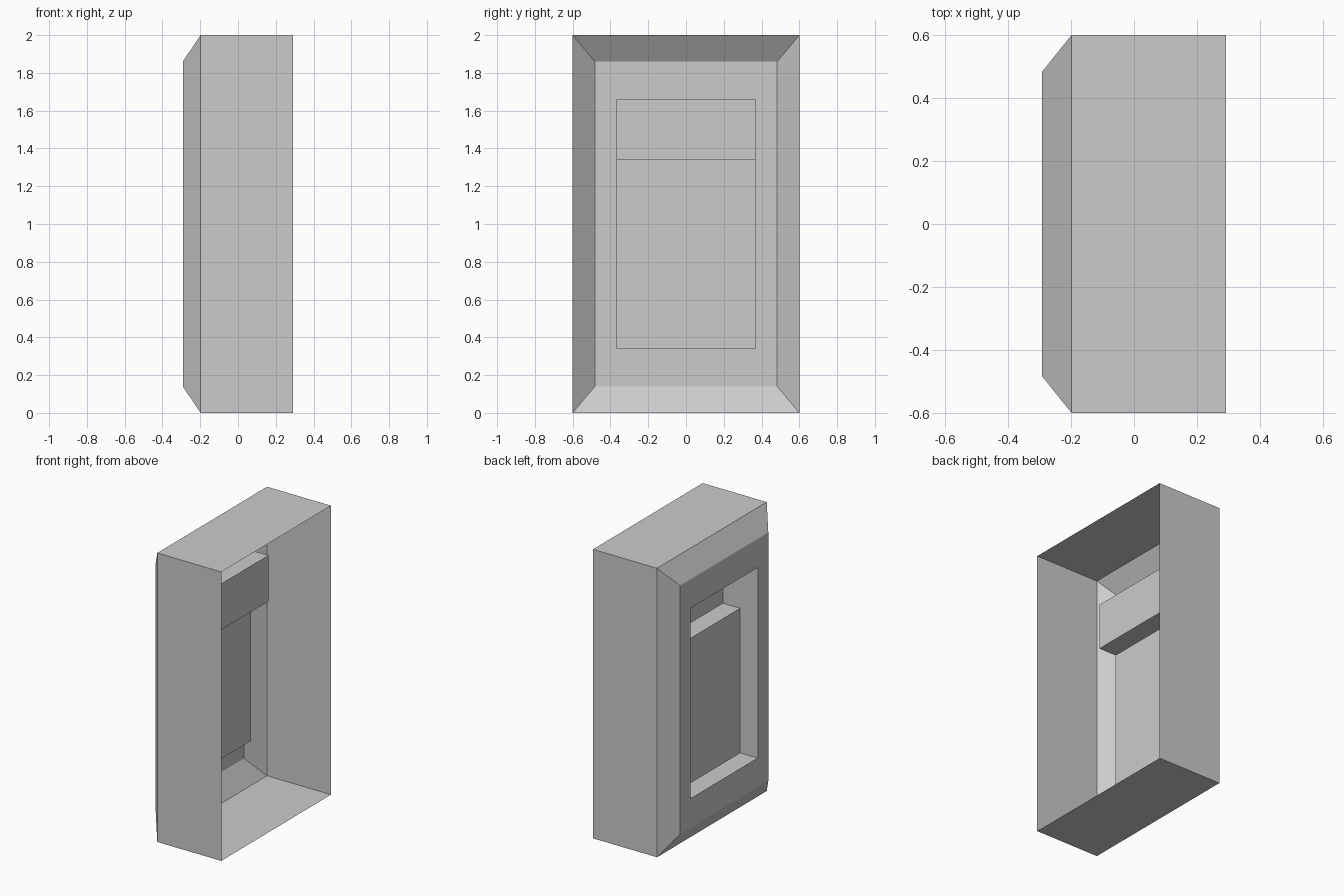
import bpy
import bmesh

if "Cube" in bpy.data.objects:
    bpy.data.objects.remove(bpy.data.objects["Cube"])


def make_object(name, bm):
    mesh = bpy.data.meshes.new(name)
    bm.to_mesh(mesh)
    bm.free()
    obj = bpy.data.objects.new(name, mesh)
    bpy.context.collection.objects.link(obj)
    return obj


def ring(bm, x, half_width, z0, z1):
    corners = ((-half_width, z0), (half_width, z0), (half_width, z1), (-half_width, z1))
    return [bm.verts.new((x, y, z)) for y, z in corners]


X_OPEN, X_EDGE, X_BACK = 0.292, -0.198, -0.292
HOLE_W, HOLE_Z0, HOLE_Z1 = 0.368, 0.342, 1.66

# Outer case: thin shell, open towards +x, chamfered back with a window
bm = bmesh.new()
rings = [
    ring(bm, X_OPEN, 0.6, 0, 2),
    ring(bm, X_EDGE, 0.6, 0, 2),
    ring(bm, X_BACK, 0.483, 0.14, 1.86),
    ring(bm, X_BACK, HOLE_W, HOLE_Z0, HOLE_Z1),
]
for a, b in zip(rings, rings[1:]):
    for i in range(4):
        j = (i + 1) % 4
        bm.faces.new((a[i], b[i], b[j], a[j]))
make_object("outer_case", bm)

# Stepped recess: shallow lower panel, deeper pocket at the top
X_PANEL, X_POCKET, STEP_Z = -0.157, -0.024, 1.342
profile = [
    (X_BACK, HOLE_Z0), (X_PANEL, HOLE_Z0), (X_PANEL, STEP_Z),
    (X_POCKET, STEP_Z), (X_POCKET, HOLE_Z1), (X_BACK, HOLE_Z1),
]
bm = bmesh.new()
side_a, side_b = ([bm.verts.new((x, y, z)) for x, z in profile]
                  for y in (-HOLE_W, HOLE_W))
for i in range(len(profile) - 1):
    bm.faces.new((side_a[i], side_a[i + 1], side_b[i + 1], side_b[i]))
bm.faces.new(side_a[::-1])
bm.faces.new(side_b)
make_object("stepped_recess", bm)
